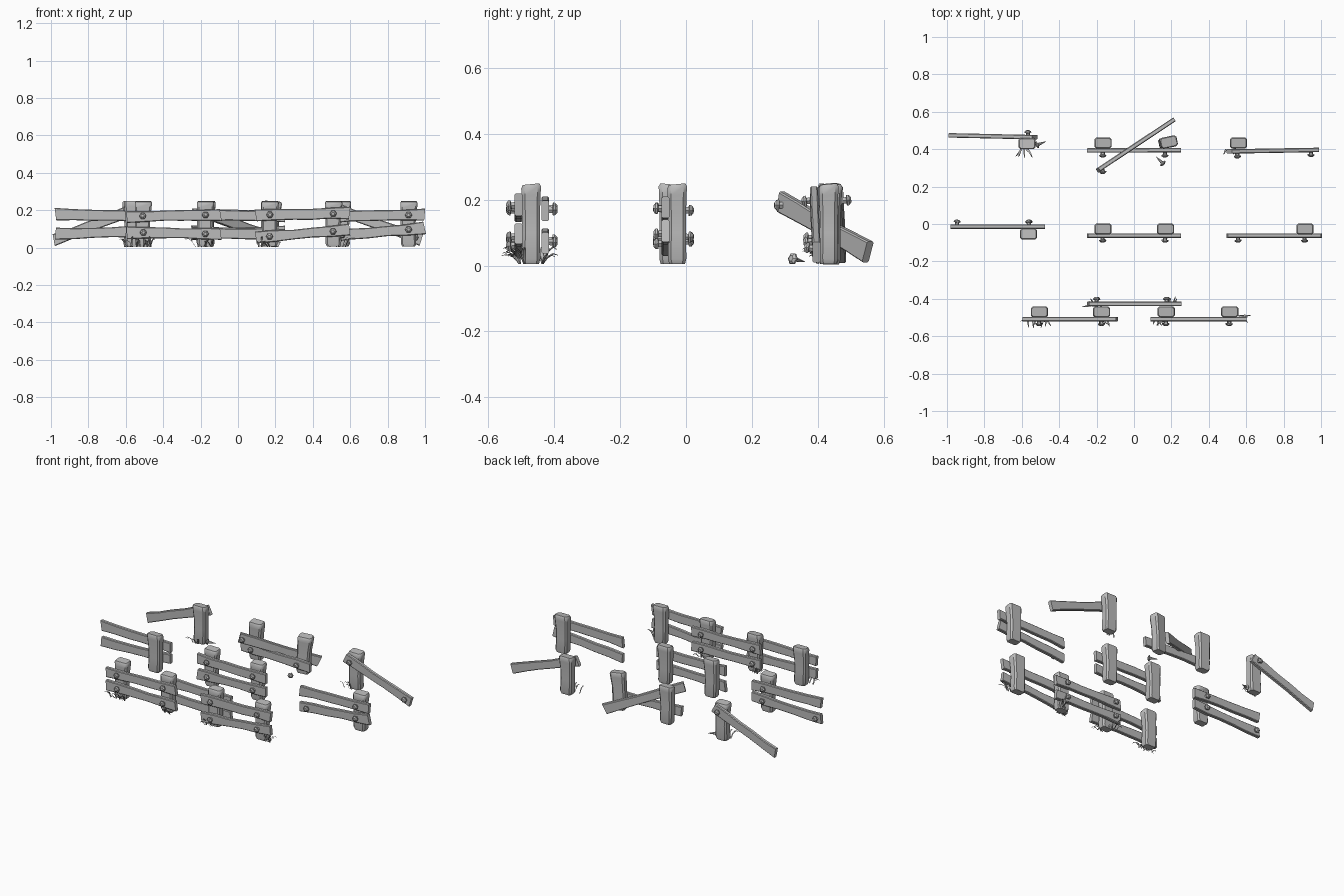
import bpy, math, random
from mathutils import Vector, Matrix

random.seed(4)
if "Cube" in bpy.data.objects:
    bpy.data.objects.remove(bpy.data.objects["Cube"])

grey = bpy.data.materials.new("weathered_grey")
grey.use_nodes = True
grey.diffuse_color = (0.5, 0.5, 0.5, 1)
grey.node_tree.nodes["Principled BSDF"].inputs["Base Color"].default_value = (0.5, 0.5, 0.5, 1)


def loft(name, rings, smooth=40):
    """Skin a list of equal-sized point rings and cap both ends."""
    n = len(rings[0])
    faces = [list(range(n))[::-1], [(len(rings) - 1) * n + i for i in range(n)]]
    for r in range(len(rings) - 1):
        for i in range(n):
            j = (i + 1) % n
            faces.append([r * n + i, r * n + j, (r + 1) * n + j, (r + 1) * n + i])
    mesh = bpy.data.meshes.new(name)
    mesh.from_pydata([p for ring in rings for p in ring], [], faces)
    mesh.materials.append(grey)
    ob = bpy.data.objects.new(name, mesh)
    bpy.context.collection.objects.link(ob)
    bpy.ops.object.select_all(action='DESELECT')
    ob.select_set(True)
    bpy.context.view_layer.objects.active = ob
    bpy.ops.object.shade_smooth_by_angle(angle=math.radians(smooth))
    return ob


# Post: chamfered block, slightly waisted, with a flared slanting top
POST = [(0.005, 0.034, 0.024, 0.0), (0.02, 0.041, 0.028, 0.0), (0.1, 0.040, 0.027, -0.003),
        (0.16, 0.041, 0.027, -0.002), (0.215, 0.045, 0.029, 0.001),
        (0.237, 0.046, 0.030, 0.002), (0.247, 0.041, 0.025, 0.002)]


def post(x, y, turn=0, lean=0):
    rings = []
    for z, w, d, shift in POST:
        c = 0.35 * d
        ring = [(w, c - d), (w, d - c), (w - c, d), (c - w, d),
                (-w, d - c), (-w, c - d), (c - w, -d), (w - c, -d)]
        slant = 0.1 if z > 0.2 else 0
        rings.append([Vector((px + shift, py, z + slant * py)) for px, py in ring])
    ob = loft("post", rings)
    ob.matrix_world = (Matrix.Translation((x, y, 0)) @ Matrix.Rotation(math.radians(turn), 4, 'Z')
                       @ Matrix.Rotation(math.radians(lean), 4, 'Y'))


# Plank: rough board between two points, standing on edge
def plank(a, b, height=0.062, thick=0.024):
    a, b = Vector(a), Vector(b)
    along = (b - a).normalized()
    side = along.cross(Vector((0, 0, 1))).normalized()
    up = side.cross(along)
    rings = []
    for i in range(6):
        t = i / 5
        h = height / 2 * (1.06 - 0.18 * math.sin(math.pi * t)) + random.uniform(-0.002, 0.002)
        mid = a.lerp(b, t) + up * random.uniform(-0.002, 0.002)
        end = random.uniform(-0.006, 0.006) if i in (0, 5) else 0
        s = thick / 2
        bev = 0.004
        rings.append([mid + side * u + up * v + along * end * v / h for u, v in (
            (s, bev - h), (s, h - bev), (s - bev, h), (bev - s, h),
            (-s, h - bev), (-s, bev - h), (bev - s, -h), (s - bev, -h))])
    loft("plank", rings)


# Bolt and nail share a turned profile of (distance along axis, radius)
def turned(name, origin, axis, profile, sides):
    turn = Vector(axis).to_track_quat('Z', 'Y').to_matrix()
    rings = [[Vector(origin) + turn @ Vector((r * math.cos(math.tau * k / sides),
                                             r * math.sin(math.tau * k / sides), h))
              for k in range(sides)] for h, r in profile]
    loft(name, rings, 35)


def bolt(x, y, z, facing):
    turned("bolt", (x, y, z), (random.uniform(-.15, .15), facing, random.uniform(-.15, .15)),
           [(0, 0.011), (0.011, 0.011), (0.013, 0.019), (0.019, 0.018), (0.026, 0.009)], 6)


def nail(origin, axis):
    turned("loose_nail", origin, axis,
           [(0, 0.009), (0.006, 0.018), (0.012, 0.018), (0.014, 0.009), (0.06, 0.001)], 6)


# Grass tuft: tapered blades curling outwards
def grass(x, y, heading, count=5):
    for k in range(count):
        ang = math.radians(heading + random.uniform(-65, 65))
        out = Vector((math.cos(ang), math.sin(ang), 0))
        side = Vector((-out.y, out.x, 0))
        reach, tall = random.uniform(0.03, 0.055), random.uniform(0.025, 0.055)
        base = Vector((x + random.uniform(-.03, .03), y, 0.004))
        rings = []
        for t, w in ((0, 0.004), (0.4, 0.005), (0.75, 0.003), (1, 0.0005)):
            p = base + out * reach * t + Vector((0, 0, tall * math.sin(2.1 * t)))
            rings.append([p + side * w, p + Vector((0, 0, 0.002)), p - side * w])
        loft("grass_blade", rings)


# Section: two rails on one face of the posts, bolted at each post
def section(x0, x1, y, facing, upper, lower, bolts):
    for z0, z1 in (upper, lower):
        plank((x0, y, z0), (x1, y, z1))
        for bx in bolts:
            bolt(bx, y + facing * 0.011, z0 + (z1 - z0) * (bx - x0) / (x1 - x0), facing)


# Front row: zigzag run of three sections on four posts
for x in (-0.508, -0.175, 0.17, 0.51):
    post(x, -0.47)
section(-0.595, -0.092, -0.508, -1, (0.165, 0.175), (0.08, 0.073), (-0.508, -0.175))
section(-0.245, 0.252, -0.427, 1, (0.175, 0.168), (0.078, 0.07), (-0.2, 0.175))
section(0.095, 0.597, -0.508, -1, (0.172, 0.185), (0.055, 0.095), (0.17, 0.51))

# Middle row: left end, complete section, right end
post(-0.562, -0.053, 180)
section(-0.976, -0.475, -0.014, 1, (0.18, 0.165), (0.073, 0.09), (-0.562,))
bolt(-0.947, -0.003, 0.073, 1)
post(-0.168, -0.027)
post(0.167, -0.027)
section(-0.246, 0.25, -0.062, -1, (0.175, 0.17), (0.075, 0.085), (-0.168, 0.167))
post(0.912, -0.027)
section(0.498, 0.998, -0.062, -1, (0.165, 0.175), (0.062, 0.104), (0.912,))
bolt(0.555, -0.073, 0.067, -1)

# Back row: broken left end
post(-0.57, 0.43, 180)
plank((-0.985, 0.474, 0.04), (-0.53, 0.464, 0.212))
bolt(-0.567, 0.475, 0.197, 1)
nail((-0.525, 0.42, 0.025), (0.9, 0.35, -0.1))

# Back row: broken middle section with a fallen rail
post(-0.167, 0.433)
post(0.172, 0.435, 12, 3)
plank((-0.248, 0.393, 0.085), (0.25, 0.395, 0.07))
bolt(-0.167, 0.382, 0.083, -1)
bolt(0.165, 0.382, 0.073, -1)
plank((-0.192, 0.288, 0.192), (0.205, 0.552, 0.042))
bolt(-0.168, 0.294, 0.183, -1)
nail((0.16, 0.318, 0.022), (-0.6, 0.6, -0.15))

# Back row: broken right end
post(0.557, 0.433)
plank((0.51, 0.388, 0.212), (0.98, 0.396, 0.04))
bolt(0.552, 0.377, 0.197, -1)
bolt(0.947, 0.385, 0.052, -1)

# Grass around the posts
for x, y, heading in ((-0.55, -0.505, 240), (-0.49, -0.505, 280), (-0.17, -0.505, 260),
                      (0.14, -0.505, 250), (0.56, -0.49, 340), (0.19, -0.435, 80),
                      (-0.2, -0.435, 170), (-0.59, 0.4, 255), (0.52, 0.4, 230)):
    grass(x, y, heading)
